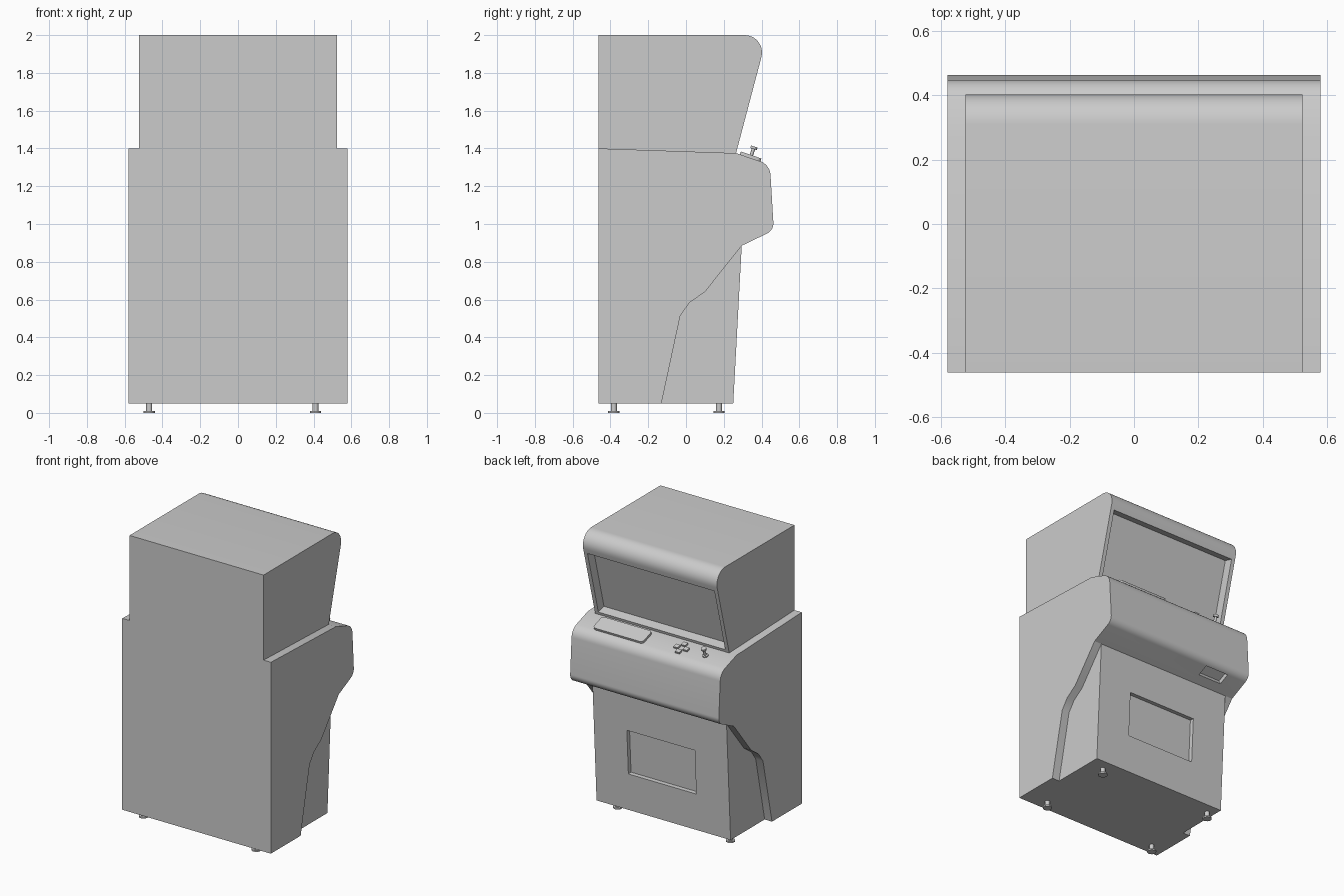
import bpy, bmesh, math
from mathutils import Vector, Matrix

if "Cube" in bpy.data.objects:
    bpy.data.objects.remove(bpy.data.objects["Cube"])


def finish(name, bm):
    bmesh.ops.recalc_face_normals(bm, faces=bm.faces)
    me = bpy.data.meshes.new(name)
    bm.to_mesh(me)
    bm.free()
    ob = bpy.data.objects.new(name, me)
    bpy.context.collection.objects.link(ob)
    return ob


def activate(ob):
    bpy.ops.object.select_all(action='DESELECT')
    ob.select_set(True)
    bpy.context.view_layer.objects.active = ob


def smooth(ob):
    activate(ob)
    bpy.ops.object.shade_smooth_by_angle(angle=math.radians(25))


def fillet(prev, corner, nxt, t, n=10):
    """Arc that rounds a corner, starting at distance t from it."""
    p, c, q = Vector(prev), Vector(corner), Vector(nxt)
    u, v = (p - c).normalized(), (q - c).normalized()
    half = u.angle(v) / 2
    centre = c + (u + v).normalized() * t / math.cos(half)
    a, b = c + u * t - centre, c + v * t - centre
    sweep = a.angle(b)
    return [centre + (a * math.sin(sweep * (1 - i / n)) + b * math.sin(sweep * i / n)) / math.sin(sweep)
            for i in range(n + 1)]


def prism(name, profile, half_width):
    """Extrude a (y, z, fillet) outline across x."""
    pts = []
    for i, (y, z, t) in enumerate(profile):
        if t:
            pts += fillet(profile[i - 1][:2], (y, z), profile[(i + 1) % len(profile)][:2], t)
        else:
            pts.append(Vector((y, z)))
    bm = bmesh.new()
    face = bm.faces.new([bm.verts.new((-half_width, p.x, p.y)) for p in pts])
    ext = bmesh.ops.extrude_face_region(bm, geom=[face])['geom']
    bmesh.ops.translate(bm, vec=(2 * half_width, 0, 0),
                        verts=[g for g in ext if isinstance(g, bmesh.types.BMVert)])
    if face.is_valid and len(bm.faces) < len(pts) + 2:
        bm.faces.new(list(face.verts))
    return finish(name, bm)


def box(name, loc, size, rot=0.0, corner=0.0):
    """Box tilted about x, optionally with rounded upright corners."""
    bm = bmesh.new()
    bmesh.ops.create_cube(bm, size=1, matrix=Matrix.Diagonal((*size, 1)))
    if corner:
        edges = [e for e in bm.edges if abs(e.verts[0].co.z - e.verts[1].co.z) > 1e-5]
        bmesh.ops.bevel(bm, geom=edges, offset=corner, segments=5, profile=0.5, affect='EDGES')
    bm.transform(Matrix.Translation(loc) @ Matrix.Rotation(rot, 4, 'X'))
    return finish(name, bm)


def lathe_stack(name, loc, rings, rot=0.0, sides=16):
    """Stacked cylinders given as (radius, bottom, top)."""
    bm = bmesh.new()
    for r, z0, z1 in rings:
        bmesh.ops.create_cone(bm, cap_ends=True, segments=sides, radius1=r, radius2=r, depth=z1 - z0,
                              matrix=Matrix.Translation((0, 0, (z0 + z1) / 2)))
    bm.transform(Matrix.Translation(loc) @ Matrix.Rotation(rot, 4, 'X'))
    ob = finish(name, bm)
    smooth(ob)
    return ob


def carve(ob, cutter):
    mod = ob.modifiers.new("recess", 'BOOLEAN')
    mod.operation = 'DIFFERENCE'
    mod.solver = 'EXACT'
    mod.object = cutter
    activate(ob)
    bpy.ops.object.modifier_apply(modifier=mod.name)
    bpy.data.objects.remove(cutter, do_unlink=True)


# Wide main cabinet with the overhanging control deck
leg_line = [(-0.13, 0.05, 0), (-0.03, 0.515, 0), (0.02, 0.585, 0), (0.10, 0.64, 0), (0.295, 0.885, 0)]
cabinet = prism("main_cabinet", [(-0.462, 0.05, 0)] + leg_line + [
    (0.465, 0.967, 0.04), (0.444, 1.315, 0.055), (0.265, 1.375, 0), (-0.462, 1.40, 0)], 0.58)

# Narrower kick panel in front of the side walls
kick = prism("kick_panel", leg_line + [(0.25, 0.05, 0)], 0.523)

# Monitor head with rounded top front edge
head = prism("monitor_head", [(-0.462, 1.40, 0), (0.265, 1.375, 0), (0.43, 2.0, 0.12), (-0.462, 2.0, 0)], 0.523)

# Recesses: screen, coin door, and slot under the deck
tilt = -math.atan2(0.165, 0.625)
zc = 1.623
carve(head, box("screen_cutter", (0, 0.265 + 0.264 * (zc - 1.375), zc), (0.99, 0.13, 0.475), tilt))
carve(kick, box("door_cutter", (0, 0.2726, 0.468), (0.53, 0.06, 0.315), -math.atan2(0.045, 0.835)))
carve(cabinet, box("slot_cutter", (-0.34, 0.392, 0.932), (0.18, 0.08, 0.06), math.atan2(0.082, 0.17)))
for ob in (cabinet, kick, head):
    smooth(ob)

# Control deck fittings, placed on the sloped top
slope = -math.atan2(0.06, 0.179)


def deck(x, y, lift=0.0):
    n = Vector((0, -math.sin(slope), math.cos(slope)))
    return Vector((x, y, 1.375 + math.tan(slope) * (y - 0.265))) + n * lift


smooth(box("control_plate", deck(0.255, 0.34, 0.005), (0.39, 0.115, 0.022), slope, 0.02))
for i, (dx, dy) in enumerate([(0.036, 0), (-0.036, 0), (0, 0.034), (0, -0.034)]):
    box(f"button_{i + 1}", deck(-0.205 + dx, 0.34 + dy, 0.004), (0.034, 0.03, 0.018), slope)
lathe_stack("joystick", deck(-0.39, 0.341), [(0.02, -0.01, 0.008), (0.009, 0.008, 0.05), (0.018, 0.05, 0.064)], slope)

# Levelling feet
for i, x in enumerate((-0.47, 0.41)):
    for j, y in enumerate((-0.382, 0.175)):
        lathe_stack(f"foot_{i}_{j}", (x, y, 0), [(0.03, 0, 0.01), (0.016, 0.01, 0.05)])
